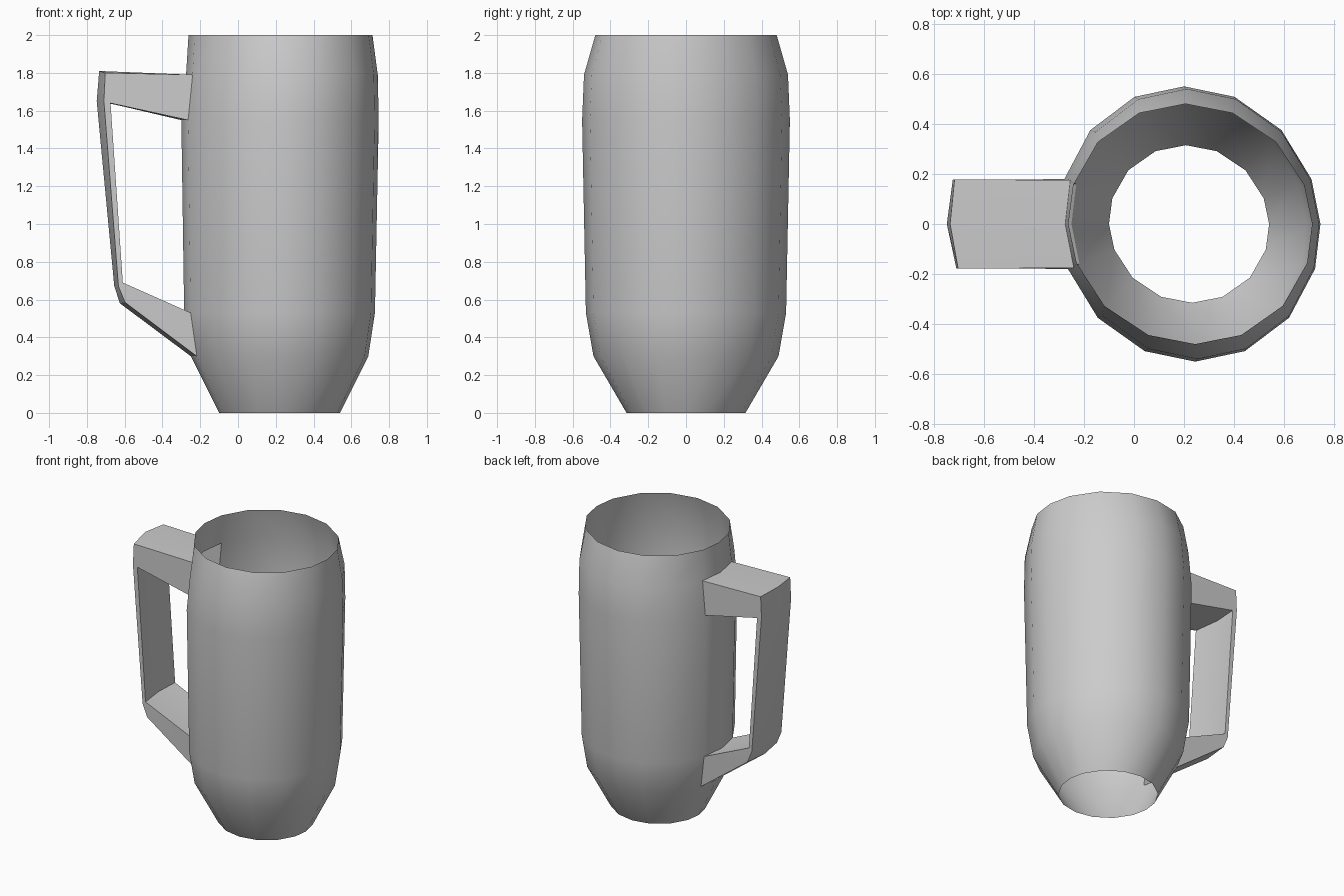
import bpy, bmesh, math

if "Cube" in bpy.data.objects:
    bpy.data.objects.remove(bpy.data.objects["Cube"])

# Body rings: z, left x, right x, half depth
RINGS = [(0.0, -0.10, 0.54, 0.315), (0.30, -0.25, 0.69, 0.49),
         (0.53, -0.285, 0.725, 0.53), (1.55, -0.30, 0.745, 0.55),
         (1.79, -0.275, 0.74, 0.54), (2.0, -0.262, 0.712, 0.48)]
QUARTER = [0, 19, 43, 67.5]
ANGLES = QUARTER + [90] + [180 - a for a in QUARTER[:0:-1]]
ANGLES += [a + 180 for a in ANGLES]
N = len(ANGLES)


def body_point(ring, i):
    z, x0, x1, ry = RINGS[ring]
    a = math.radians(ANGLES[i])
    y = ry * math.sin(a)
    return ((x0 + x1) / 2 + (x1 - x0) / 2 * math.cos(a) - 0.04 * y, y, z)


def loft(name, rows, skip=()):
    """Skin closed rows of points, leaving out the (row, column) faces in skip."""
    bm = bmesh.new()
    vs = [[bm.verts.new(p) for p in row] for row in rows]
    n = len(rows[0])
    for r in range(len(rows) - 1):
        for i in range(n):
            if (r, i) not in skip:
                j = (i + 1) % n
                bm.faces.new((vs[r][i], vs[r][j], vs[r + 1][j], vs[r + 1][i]))
    bmesh.ops.remove_doubles(bm, verts=bm.verts, dist=0.0005)
    bmesh.ops.recalc_face_normals(bm, faces=bm.faces)
    mesh = bpy.data.meshes.new(name)
    bm.to_mesh(mesh)
    bm.free()
    ob = bpy.data.objects.new(name, mesh)
    bpy.context.collection.objects.link(ob)
    bpy.ops.object.select_all(action='DESELECT')
    ob.select_set(True)
    bpy.context.view_layer.objects.active = ob
    bpy.ops.object.shade_smooth_by_angle(angle=math.radians(32))
    return ob


# Open tube body, with openings where the hollow handle joins
loft("mug_body", [[body_point(r, i) for i in range(N)] for r in range(len(RINGS))],
     skip={(1, 7), (1, 8), (3, 7), (3, 8)})


def section(outer, outer_mid, inner, inner_mid, w=0.178):
    """Six-point handle section, bowed outward at the middle."""
    (ox, oz), (mx, mz), (ix, iz), (nx, nz) = outer, outer_mid, inner, inner_mid
    s = 0.04 * w
    return [(ox + s, -w, oz), (mx, 0, mz), (ox - s, w, oz),
            (ix - s, w, iz), (nx, 0, nz), (ix + s, -w, iz)]


def joint(outer, inner):
    """Handle end that shares the body's opening."""
    return [body_point(outer, i) for i in (9, 8, 7)] + \
           [body_point(inner, i) for i in (7, 8, 9)]


# Hollow handle
top_in = ((-0.682, 1.64), (-0.705, 1.645))
low_in = ((-0.617, 0.69), (-0.632, 0.69))
loft("handle", [
    joint(4, 3),
    section((-0.71, 1.80), (-0.735, 1.81), *top_in),
    section((-0.717, 1.65), (-0.748, 1.65), *top_in),
    section((-0.64, 0.67), (-0.655, 0.67), *low_in),
    section((-0.605, 0.585), (-0.625, 0.58), *low_in),
    joint(1, 2)])
